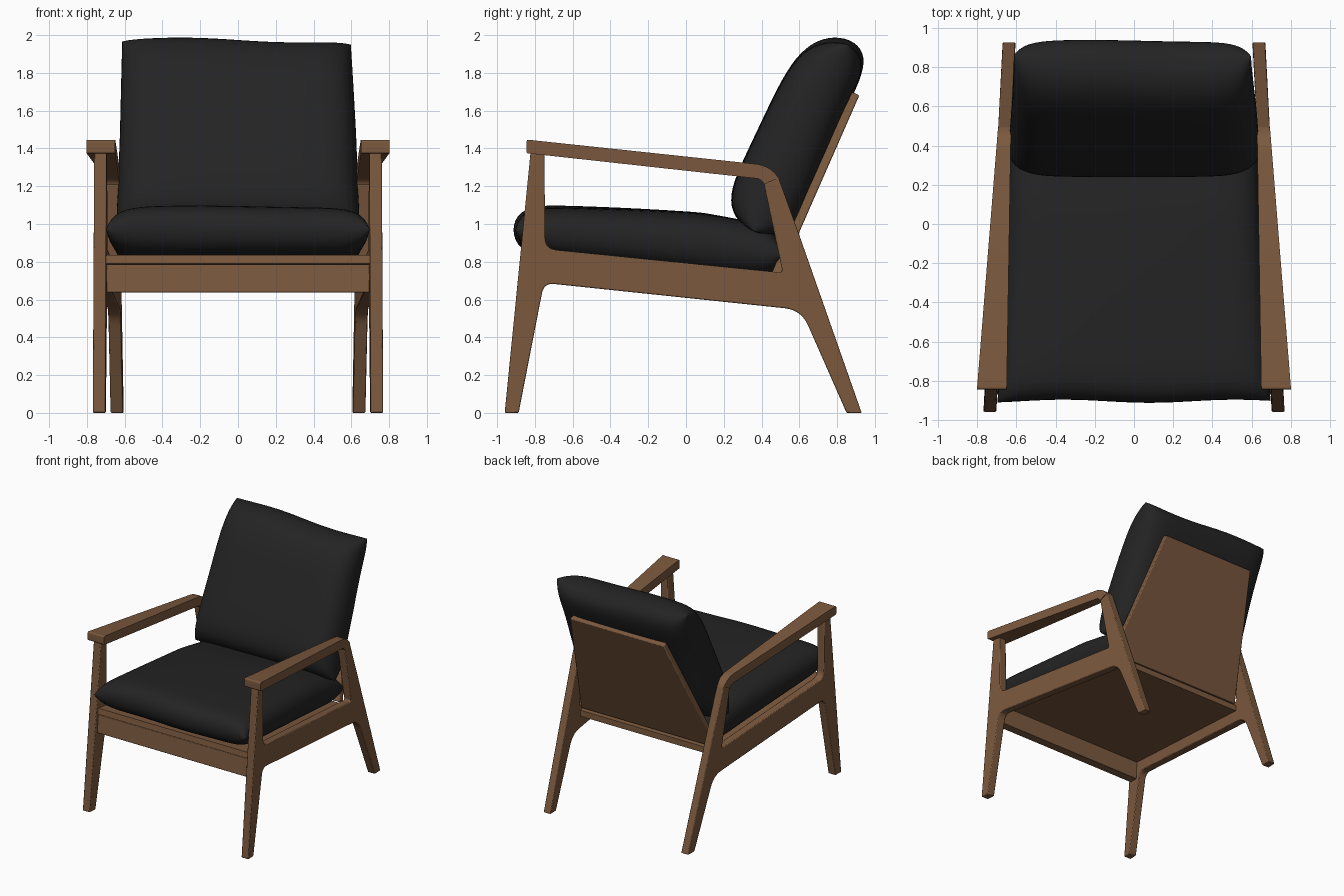
import bpy, bmesh, math
from mathutils import Vector

if "Cube" in bpy.data.objects:
    bpy.data.objects.remove(bpy.data.objects["Cube"])


def material(name, rgb):
    m = bpy.data.materials.new(name)
    m.diffuse_color = (*rgb, 1)
    m.use_nodes = True
    m.node_tree.nodes["Principled BSDF"].inputs["Base Color"].default_value = m.diffuse_color
    return m


WOOD = material("walnut_wood", (0.2, 0.1, 0.048))
FABRIC = material("black_fabric", (0.017, 0.017, 0.017))


def finish(name, bm, mat, bevel=0, mirror=False, smooth=35):
    bmesh.ops.recalc_face_normals(bm, faces=bm.faces)
    me = bpy.data.meshes.new(name)
    bm.to_mesh(me)
    bm.free()
    me.materials.append(mat)
    ob = bpy.data.objects.new(name, me)
    bpy.context.collection.objects.link(ob)
    if mirror:
        ob.modifiers.new("mirror", "MIRROR")
    if bevel:
        b = ob.modifiers.new("bevel", "BEVEL")
        b.width, b.segments, b.limit_method = bevel, 2, "ANGLE"
        b.angle_limit = math.radians(40)
    bpy.ops.object.select_all(action="DESELECT")
    ob.select_set(True)
    bpy.context.view_layer.objects.active = ob
    bpy.ops.object.shade_smooth_by_angle(angle=math.radians(smooth))
    return ob


def rounded(points, steps=7):
    """Outline of (y, z, corner size) with curved corners."""
    out = []
    for i, (y, z, r) in enumerate(points):
        p = Vector((y, z))
        if not r:
            out.append(p)
            continue
        a = Vector(points[i - 1][:2]) - p
        b = Vector(points[(i + 1) % len(points)][:2]) - p
        a, b = p + a.normalized() * r, p + b.normalized() * r
        for k in range(steps + 1):
            t = k / steps
            out.append(a * (1 - t) ** 2 + p * 2 * t * (1 - t) + b * t * t)
    return out


def slab(name, outline, x_in, x_out, bevel=0.0, mirror=False):
    """Side outline given width between two x limits that depend on y, z."""
    bm = bmesh.new()
    inner = [bm.verts.new((x_in(y, z), y, z)) for y, z in outline]
    outer = [bm.verts.new((x_out(y, z), y, z)) for y, z in outline]
    bm.faces.new(inner)
    bm.faces.new(outer[::-1])
    n = len(outline)
    for i in range(n):
        j = (i + 1) % n
        bm.faces.new((inner[i], inner[j], outer[j], outer[i]))
    return finish(name, bm, WOOD, bevel, mirror)


def inner_x(y, z):
    return 0.653 - 0.052 * y


def outer_x(y, z):
    return 0.719 - 0.052 * y


# Side frames: front post, side rail and splayed rear leg
slab("side_frames", rounded([
    (-0.96, 0, 0), (-0.886, 0, 0), (-0.752, 0.688, 0.055), (0.61, 0.545, 0.09),
    (0.85, 0, 0), (0.93, 0, 0), (0.595, 0.955, 0), (0.49, 1.245, 0),
    (0.413, 1.21, 0), (0.512, 0.742, 0.02), (-0.745, 0.868, 0.06),
    (-0.75, 1.385, 0), (-0.822, 1.39, 0)]), inner_x, outer_x, 0.006, True)

# Armrests: wide at the front, bending down into the rear leg
slab("armrests", rounded([
    (-0.845, 1.447, 0.015), (0.452, 1.309, 0.085), (0.49, 1.245, 0),
    (0.413, 1.21, 0), (0.402, 1.238, 0.03), (-0.845, 1.375, 0.01)]),
    lambda y, z: 0.65 - 0.0165 * (y + 0.845),
    lambda y, z: 0.802 - 0.0805 * (y + 0.845), 0.008, True)

# Front rail below the seat board
slab("front_rail", [(-0.872, 0.637), (-0.80, 0.637), (-0.79, 0.785), (-0.857, 0.785)],
     lambda y, z: -0.697, lambda y, z: 0.697, 0.004)

# Seat board
slab("seat_board", [(-0.862, 0.79), (-0.855, 0.837), (0.505, 0.705), (0.505, 0.655)],
     lambda y, z: -inner_x(y, z) - 0.002, lambda y, z: inner_x(y, z) + 0.002)


# Back panel, tapering towards its top
def panel_x(y, z):
    return 0.625 - 0.2 * (z - 0.73)


slab("back_panel", [(0.453, 0.74), (0.875, 1.70), (0.918, 1.682), (0.496, 0.72)],
     lambda y, z: -panel_x(y, z), panel_x, 0.008)


def pillow(name, place, pu, pv, n=36):
    """Two bulging sheets welded at the rim; place maps u, v, w to a point."""
    bm = bmesh.new()
    s = [math.sin(math.pi / 2 * (2 * i / n - 1)) for i in range(n + 1)]
    for side in (-1, 1):
        grid = []
        for u in s:
            row = []
            for v in s:
                t = math.sqrt(max(0, (1 - abs(u) ** pu) * (1 - abs(v) ** pv)))
                row.append(bm.verts.new(place(u, v, side * t)))
            grid.append(row)
        for i in range(n):
            for j in range(n):
                bm.faces.new((grid[i][j], grid[i + 1][j],
                              grid[i + 1][j + 1], grid[i][j + 1]))
    bmesh.ops.remove_doubles(bm, verts=bm.verts, dist=0.0004)
    finish(name, bm, FABRIC, smooth=60)


# Seat cushion, sloping with the rails and crowned in the middle
def seat_point(u, v, w):
    y = -0.2 + 0.705 * v
    low = 0.837 - 0.1 * (y + 0.86)
    high = 1.095 - 0.055 * (y + 0.86) - 0.07 * max(0, v - 0.4)
    high += 0.02 * (1 - u * u) * (1 - v * v) + 0.006 * math.sin(3 * u)* v
    x = u * (0.65 - 0.052 * y)
    y += 0.008 * math.sin(5 * u + 1) * min(0, v)
    return x, y, (low + high) / 2 + w * (high - low) / 2


pillow("seat_cushion", seat_point, 10, 12)


# Back cushion, leaning on the panel with a slightly uneven top edge
def back_point(u, v, w):
    along = 0.485 + 0.565 * v
    if v > 0:
        along -= v * v * (0.015 * u + 0.015 + 0.008 * math.sin(4 * u))
    thick = 0.37 - 0.035 * v + 0.02 * (1 - u * u)
    off = 0.185 + w * thick / 2 - 0.06 * max(0, v) ** 3
    x = u * (0.625 - 0.02 * v) - 0.008 * max(0, v)
    return x, 0.56 + 0.4 * along - 0.916 * off, 0.96 + 0.916 * along + 0.4 * off


pillow("back_cushion", back_point, 9, 6)
